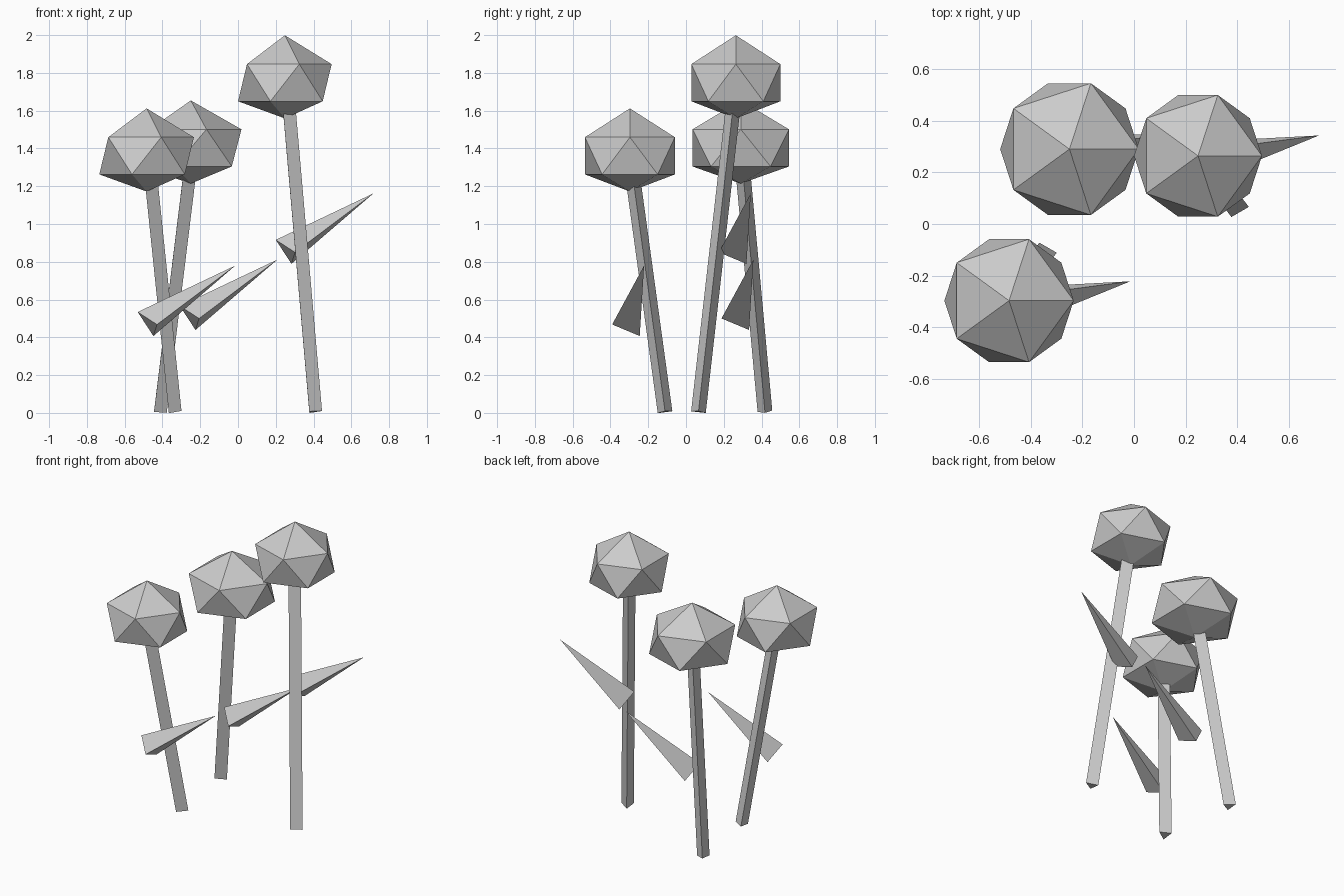
import bpy, bmesh
from math import radians
from mathutils import Vector, Matrix

if "Cube" in bpy.data.objects:
    bpy.data.objects.remove(bpy.data.objects["Cube"])


def finish(bm, name):
    bmesh.ops.recalc_face_normals(bm, faces=bm.faces)
    mesh = bpy.data.meshes.new(name)
    bm.to_mesh(mesh)
    bm.free()
    obj = bpy.data.objects.new(name, mesh)
    bpy.context.collection.objects.link(obj)
    return obj


# Three-sided stem leaning from its base to the middle of the blossom
def make_stem(name, base, top):
    base, top = Vector(base), Vector(top)
    axis = top - base
    turn = Vector((0, 0, 1)).rotation_difference(axis).to_matrix().to_4x4()
    bm = bmesh.new()
    bmesh.ops.create_cone(bm, cap_ends=True, segments=3, radius1=0.045,
                          radius2=0.045, depth=axis.length,
                          matrix=Matrix.Translation((base + top) / 2) @ turn
                          @ Matrix.Rotation(radians(-90), 4, 'Z'))
    finish(bm, name)


# Flattened 20-sided blossom with both poles pushed up a little
def make_blossom(name, center, radius):
    bm = bmesh.new()
    bmesh.ops.create_icosphere(bm, subdivisions=1, radius=1)
    for v in bm.verts:
        pole = 0.031 if abs(v.co.z) > 0.9 else 0
        v.co = Vector((v.co.x * radius, v.co.y * radius, v.co.z * 0.22 + pole))
        v.co += Vector(center)
    finish(bm, name)


# Three-sided pointed leaf, given by its tip
def make_leaf(name, tip):
    bm = bmesh.new()
    offsets = [(0, 0, 0), (-0.517, -0.068, -0.246),
               (-0.434, -0.023, -0.373), (-0.415, -0.169, -0.312)]
    v = [bm.verts.new(Vector(tip) + Vector(o)) for o in offsets]
    for a, b, c in ((0, 1, 2), (0, 2, 3), (0, 3, 1), (1, 3, 2)):
        bm.faces.new((v[a], v[b], v[c]))
    finish(bm, name)


# label, stem base, blossom centre, blossom radius, leaf tip
flowers = [
    ("tall", (0.40, 0.066, 0.006), (0.248, 0.264, 1.748), 0.277, (0.717, 0.343, 1.162)),
    ("middle", (-0.422, 0.418, 0.006), (-0.25, 0.29, 1.403), 0.30, (0.209, 0.357, 0.812)),
    ("short", (-0.344, -0.111, 0.006), (-0.484, -0.297, 1.361), 0.28, (-0.014, -0.222, 0.78)),
]
for label, base, center, radius, tip in flowers:
    make_stem(label + "_stem", base, center)
    make_blossom(label + "_blossom", center, radius)
    make_leaf(label + "_leaf", tip)
